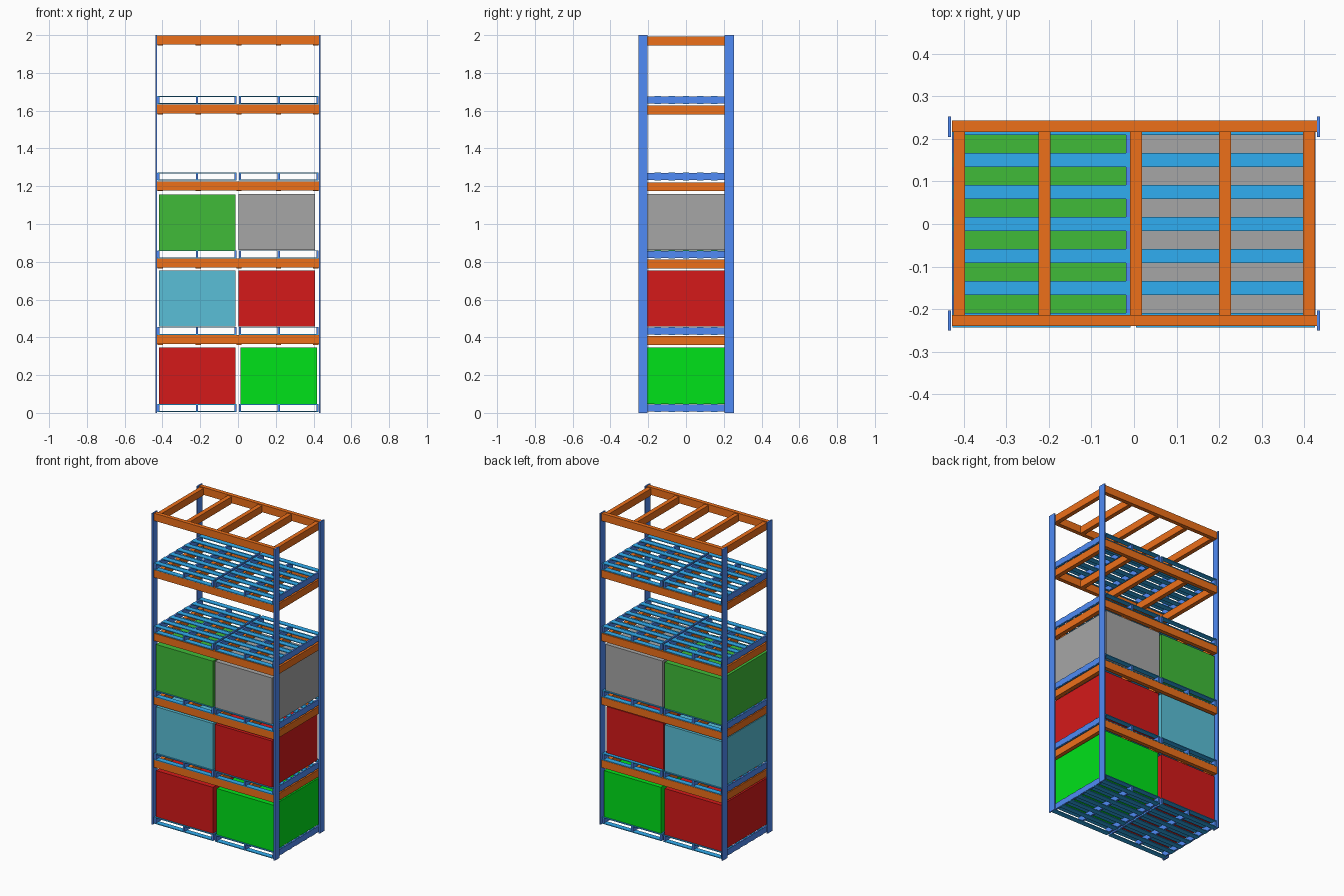
import bpy


def material(name, r, g, b):
    m = bpy.data.materials.new(name)
    m.diffuse_color = (r, g, b, 1)
    return m


POST = material("post_blue", 0.08, 0.26, 0.92)
SLAT = material("slat_blue", 0.03, 0.42, 0.88)
ORANGE = material("beam_orange", 0.85, 0.16, 0.01)
RED = material("crate_red", 0.66, 0.01, 0.01)
GREEN = material("crate_green", 0.05, 0.5, 0.04)
LIME = material("crate_lime", 0.0, 0.76, 0.01)
CYAN = material("crate_cyan", 0.1, 0.52, 0.68)
GREY = material("crate_grey", 0.38, 0.38, 0.38)


def box(name, x0, x1, y0, y1, z0, z1, mat):
    bpy.ops.mesh.primitive_cube_add(size=1, location=((x0 + x1) / 2, (y0 + y1) / 2, (z0 + z1) / 2))
    ob = bpy.context.object
    ob.name = name
    ob.scale = (x1 - x0, y1 - y0, z1 - z0)
    bpy.ops.object.transform_apply(location=False, rotation=False, scale=True)
    ob.data.materials.append(mat)
    return ob


# Upright posts: thin plates at the four corners
for sx in (-1, 1):
    for y in (-0.227, 0.229):
        a, b = sorted((sx * 0.43, sx * 0.438))
        box("upright_post", a, b, y - 0.024, y + 0.024, 0, 2, POST)

# Shelf frames: two long beams and five crossbars per level
for top in (0.412, 0.817, 1.226, 1.633, 1.998):
    for y in (-0.227, 0.23):
        box("long_beam", -0.428, 0.432, y - 0.013, y + 0.013, top - 0.048, top, ORANGE)
    for x in (-0.411, -0.211, 0.005, 0.214, 0.412):
        box("crossbar", x - 0.014, x + 0.014, -0.214, 0.217, top - 0.052, top - 0.006, ORANGE)


# Pallets: three stringers with seven slats above and below
def pallet(x0, x1, z):
    mid = (x0 + x1) / 2
    for x in (x0 + 0.006, mid, x1 - 0.006):
        box("pallet_stringer", x - 0.006, x + 0.006, -0.24, 0.24, z + 0.003, z + 0.04, POST)
    for i in range(7):
        y = (i - 3) * 0.0753
        for zz in (z, z + 0.038):
            box("pallet_slat", x0 + 0.001, x1 - 0.001, y - 0.017, y + 0.017, zz, zz + 0.005, SLAT)


for z in (0.004, 0.413, 0.818, 1.23, 1.635):
    pallet(-0.428, -0.007, z)
    pallet(0.004, 0.427, z)

# Crates on the three lowest levels
for x0, x1, y1, z0, z1, mat in (
        (-0.418, -0.013, 0.236, 0.048, 0.345, RED),
        (0.014, 0.418, 0.236, 0.048, 0.345, LIME),
        (-0.418, -0.013, 0.236, 0.457, 0.755, CYAN),
        (0.002, 0.408, 0.224, 0.457, 0.755, RED),
        (-0.418, -0.013, 0.236, 0.861, 1.156, GREEN),
        (0.002, 0.408, 0.236, 0.863, 1.16, GREY)):
    box("crate", x0, x1, -0.236, y1, z0, z1, mat)
